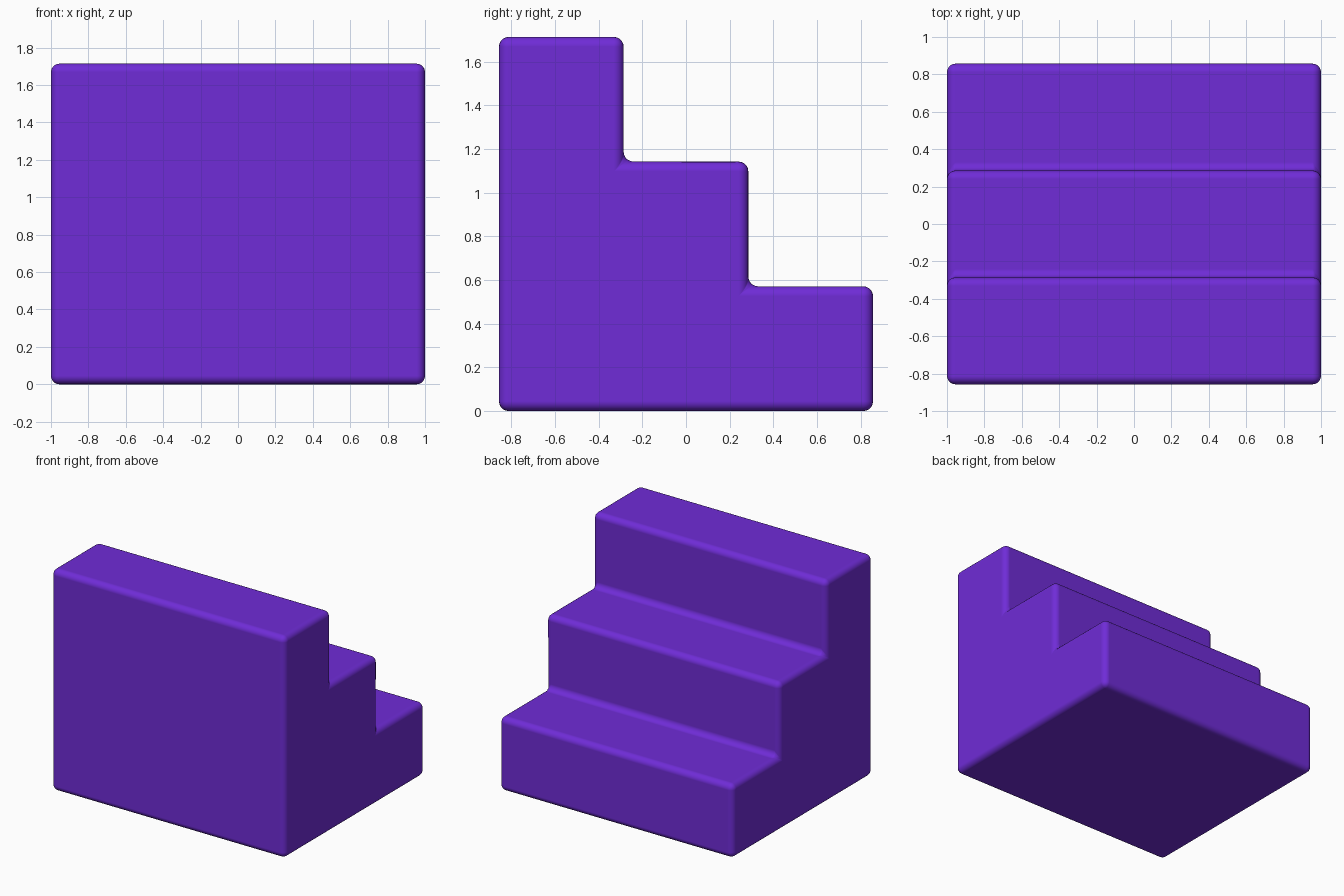
import bpy, bmesh

if "Cube" in bpy.data.objects:
    bpy.data.objects.remove(bpy.data.objects["Cube"])

WIDTH, STEP, COUNT = 2.0, 4 / 7, 3
HALF_DEPTH = STEP * COUNT / 2

# Stair side profile in (y, z): tall wall at the front, steps descending to the back
profile = [(-HALF_DEPTH, 0), (HALF_DEPTH, 0)]
for i in range(COUNT):
    y = HALF_DEPTH - i * STEP
    z = (i + 1) * STEP
    profile += [(y, z), (y - STEP, z)]

# Extrude the profile across the width
bm = bmesh.new()
face = bm.faces.new([bm.verts.new((-WIDTH / 2, y, z)) for y, z in profile])
ext = bmesh.ops.extrude_face_region(bm, geom=[face])
moved = [g for g in ext["geom"] if isinstance(g, bmesh.types.BMVert)]
bmesh.ops.translate(bm, verts=moved, vec=(WIDTH, 0, 0))
bmesh.ops.recalc_face_normals(bm, faces=bm.faces[:])

mesh = bpy.data.meshes.new("stair_block")
bm.to_mesh(mesh)
bm.free()
mesh.shade_smooth()
stairs = bpy.data.objects.new("stair_block", mesh)
bpy.context.collection.objects.link(stairs)

# Soft rounded edges, including the inner corners of the steps
bevel = stairs.modifiers.new("rounded_edges", 'BEVEL')
bevel.width = 0.045
bevel.segments = 5
bevel.limit_method = 'ANGLE'
bevel.harden_normals = True

# Purple material
mat = bpy.data.materials.new("purple")
mat.diffuse_color = (0.16, 0.025, 0.68, 1)
mat.use_nodes = True
mat.node_tree.nodes["Principled BSDF"].inputs["Base Color"].default_value = mat.diffuse_color
mesh.materials.append(mat)
